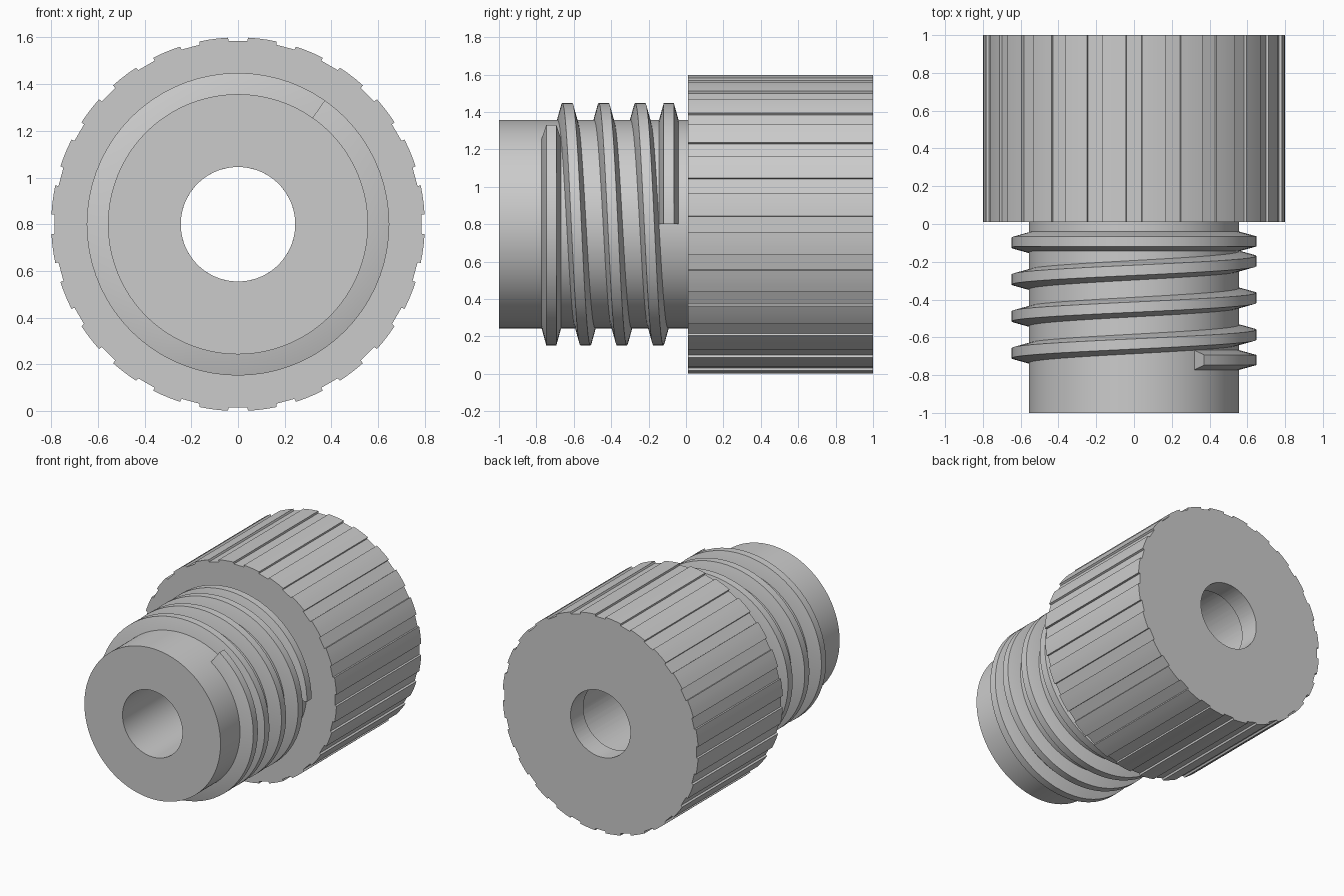
import bpy, bmesh
from math import sin, cos, radians

if "Cube" in bpy.data.objects:
    bpy.data.objects.remove(bpy.data.objects["Cube"], do_unlink=True)

AXIS_Z = 0.8
BORE, STEM, CREST, HEAD, CAVITY = 0.245, 0.557, 0.648, 0.8, 0.3

grey = bpy.data.materials.new("plain grey")
grey.use_nodes = True
grey.diffuse_color = (0.6, 0.6, 0.6, 1)
grey.node_tree.nodes["Principled BSDF"].inputs["Base Color"].default_value = (0.6, 0.6, 0.6, 1)


def on_axis(angle, radius, y):
    """Point at an angle (degrees) and radius around the part's long axis."""
    a = radians(angle)
    return (radius * cos(a), y, AXIS_Z + radius * sin(a))


def loft(name, sections, loop):
    """Skin closed sections; loop joins the last to the first, otherwise cap both ends."""
    bm = bmesh.new()
    rows = [[bm.verts.new(p) for p in s] for s in sections]
    pairs = list(zip(rows, rows[1:]))
    if loop:
        pairs.append((rows[-1], rows[0]))
    else:
        bm.faces.new(rows[0])
        bm.faces.new(rows[-1])
    for a, b in pairs:
        for i in range(len(a)):
            j = (i + 1) % len(a)
            bm.faces.new((a[i], a[j], b[j], b[i]))
    bmesh.ops.recalc_face_normals(bm, faces=bm.faces)
    mesh = bpy.data.meshes.new(name)
    bm.to_mesh(mesh)
    bm.free()
    mesh.materials.append(grey)
    obj = bpy.data.objects.new(name, mesh)
    bpy.context.collection.objects.link(obj)
    bpy.ops.object.select_all(action="DESELECT")
    obj.select_set(True)
    bpy.context.view_layer.objects.active = obj
    bpy.ops.object.shade_smooth_by_angle(angle=radians(30))
    return obj


def circle(radius, y):
    return [on_axis(a * 2.5, radius, y) for a in range(144)]


# Hollow stem
loft("stem", [circle(r, y) for r, y in (
    (BORE, -1), (STEM, -1), (STEM, 0.02), (CAVITY, 0.02),
    (CAVITY, -0.4), (BORE, -0.4))], loop=True)

# Grip head with shallow lengthwise grooves
TOOTH = ((-3.05, 0), (-2.95, 0.014), (2.95, 0.014), (3.05, 0), (6, 0), (9, 0))


def grip_ring(radius, y, grooved):
    return [on_axis(15 * k + a, radius - (d if grooved else 0), y)
            for k in range(24) for a, d in TOOTH]


loft("grip_head", [grip_ring(r, y, r == HEAD) for r, y in (
    (BORE, 1), (HEAD, 1), (HEAD, 0.01), (CAVITY, 0.01),
    (CAVITY, 0.85), (BORE, 0.85))], loop=True)

# Screw thread, level at both ends
sections = []
for turn in range(0, 1496, 5):
    y = -0.635 + 0.195 * (turn - 325) / 360
    y = min(max(y, -0.72), -0.092)
    sections.append([on_axis(55 - turn, r, y + w) for r, w in (
        (STEM - 0.02, -0.054), (STEM, -0.052), (CREST, -0.027),
        (CREST, 0.027), (STEM, 0.052), (STEM - 0.02, 0.054))])
loft("screw_thread", sections, loop=False)
